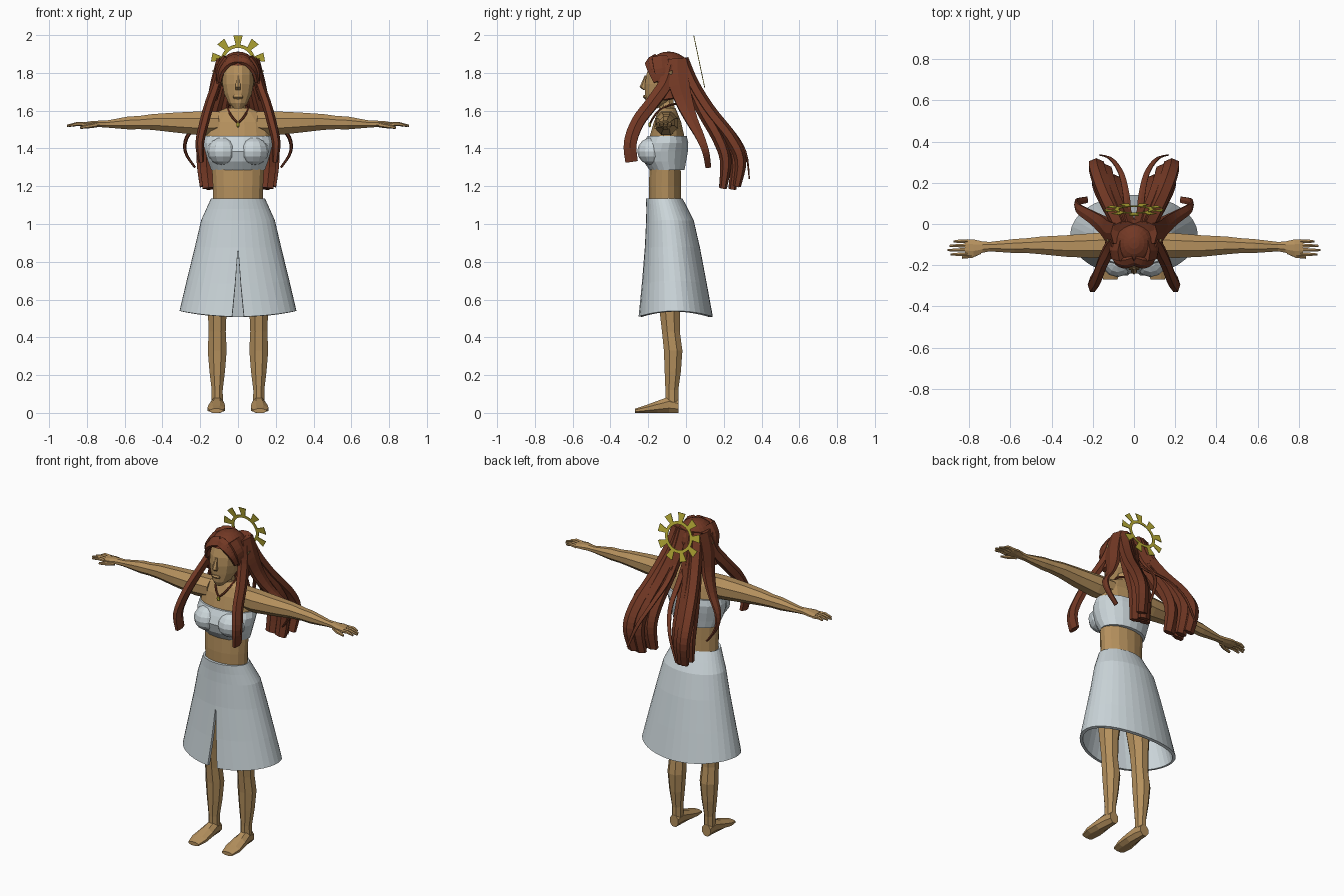
import bpy
import bmesh
import math
from mathutils import Vector, Matrix

if "Cube" in bpy.data.objects:
    bpy.data.objects.remove(bpy.data.objects["Cube"], do_unlink=True)

X, Y, Z = Vector((1, 0, 0)), Vector((0, 1, 0)), Vector((0, 0, 1))


def material(name, rgb):
    m = bpy.data.materials.new(name)
    m.use_nodes = True
    m.diffuse_color = (*rgb, 1)
    m.node_tree.nodes["Principled BSDF"].inputs["Base Color"].default_value = (*rgb, 1)
    return m


SKIN = material("tan skin", (0.46, 0.28, 0.11))
HAIR = material("auburn hair", (0.17, 0.04, 0.018))
CLOTH = material("pale cloth", (0.60, 0.67, 0.70))
GOLD = material("gold", (0.52, 0.45, 0.04))


def finish(name, bm, mat, mirror=False):
    """Turn a bmesh into an object, optionally mirrored left to right."""
    bmesh.ops.recalc_face_normals(bm, faces=bm.faces)
    mesh = bpy.data.meshes.new(name)
    bm.to_mesh(mesh)
    bm.free()
    mesh.materials.append(mat)
    ob = bpy.data.objects.new(name, mesh)
    bpy.context.collection.objects.link(ob)
    if mirror:
        ob.modifiers.new("mirror", "MIRROR")
    return ob


def smooth_path(pts, steps):
    """Catmull-Rom samples through position-and-size tuples."""
    out = []
    for i in range(len(pts) - 1):
        a, b, c, d = (pts[max(0, min(len(pts) - 1, i + k))] for k in (-1, 0, 1, 2))
        for s in range(steps):
            t = s / steps
            out.append([q + t / 2 * (r - p + t * (2 * p - 5 * q + 4 * r - u + t * (3 * (q - r) + u - p)))
                        for p, q, r, u in zip(a, b, c, d)])
    return out + [list(pts[-1])]


def loft(name, rings, mat, wide=X, axis=None, sides=8, steps=1, mirror=False):
    """Skin elliptical rings (x, y, z, half width, half depth)."""
    rings = smooth_path(rings, steps)
    bm = bmesh.new()
    loops = []
    grow = 1 / math.cos(math.pi / sides)
    for i, (x, y, z, rw, rd) in enumerate(rings):
        lo, hi = rings[max(i - 1, 0)], rings[min(i + 1, len(rings) - 1)]
        along = axis or (Vector(hi[:3]) - Vector(lo[:3])).normalized()
        w = (wide - along * wide.dot(along)).normalized()
        v = along.cross(w)
        loop = []
        for k in range(sides):
            a = math.tau * (k + 0.5) / sides
            loop.append(bm.verts.new(Vector((x, y, z)) + grow * (w * rw * math.cos(a) + v * rd * math.sin(a))))
        loops.append(loop)
    for p, q in zip(loops, loops[1:]):
        for k in range(sides):
            n = (k + 1) % sides
            bm.faces.new((p[k], p[n], q[n], q[k]))
    bm.faces.new(loops[0])
    bm.faces.new(loops[-1])
    return finish(name, bm, mat, mirror)


def ball(name, centre, size, mat, mirror=False, segs=12, drop=None):
    """Stretched sphere; drop is a rule for faces to cut away."""
    bm = bmesh.new()
    bmesh.ops.create_uvsphere(bm, u_segments=segs, v_segments=segs * 2 // 3, radius=1,
                              matrix=Matrix.Translation(centre) @ Matrix.Diagonal((*size, 1)))
    if drop:
        bmesh.ops.delete(bm, geom=[f for f in bm.faces if drop(f.calc_center_median())], context="FACES")
    return finish(name, bm, mat, mirror)


# Torso, neck and head
loft("torso", [(0, -.11, 1.08, .13, .085), (0, -.112, 1.2, .133, .085), (0, -.11, 1.3, .138, .082),
               (0, -.105, 1.4, .16, .09), (0, -.1, 1.47, .172, .09), (0, -.098, 1.54, .165, .072),
               (0, -.098, 1.59, .12, .052), (0, -.098, 1.615, .06, .042)], SKIN, axis=Z, sides=16)
loft("neck", [(0, -.095, 1.58, .046, .042), (0, -.105, 1.64, .038, .04), (0, -.11, 1.72, .04, .045)], SKIN, axis=Z)
loft("head", [(0, -.178, 1.612, .022, .025), (0, -.155, 1.64, .05, .06), (0, -.13, 1.69, .073, .086),
              (0, -.122, 1.74, .082, .095), (0, -.118, 1.79, .084, .092), (0, -.105, 1.85, .078, .085),
              (0, -.1, 1.89, .05, .05)], SKIN, axis=Z, sides=12)
loft("nose", [(0, -.212, 1.785, .008, .006), (0, -.225, 1.725, .014, .018), (0, -.215, 1.71, .012, .01)],
     SKIN, axis=Z, sides=6)
loft("lips", [(0, -.212, 1.682, .022, .01), (0, -.214, 1.672, .026, .013), (0, -.204, 1.66, .02, .01)],
     SKIN, axis=Z, sides=6)
loft("ear", [(.078, -.11, 1.745, .008, .022), (.1, -.098, 1.765, .007, .022), (.135, -.075, 1.812, .002, .003)],
     SKIN, sides=6, mirror=True)

# Arms, hands and fingers
loft("arm", [(.1, -.1, 1.535, .06, .06), (.2, -.105, 1.533, .06, .063), (.33, -.107, 1.537, .052, .053),
             (.45, -.104, 1.54, .043, .042), (.52, -.105, 1.537, .036, .035), (.58, -.107, 1.535, .034, .034),
             (.7, -.11, 1.529, .023, .018), (.735, -.112, 1.53, .027, .017), (.78, -.115, 1.53, .04, .014),
             (.82, -.113, 1.527, .038, .011)], SKIN, wide=Y, axis=X, mirror=True)
for i, tip in enumerate((.875, .895, .905, .89)):
    y = -.083 - .021 * i
    loft("finger", [(.81, y, 1.527, .009, .01), (.85, y - .001, 1.53, .008, .009), (tip, y - .002, 1.52, .005, .005)],
         SKIN, wide=Y, sides=6, mirror=True)
loft("thumb", [(.75, -.135, 1.525, .012, .012), (.79, -.155, 1.518, .01, .01), (.835, -.163, 1.51, .006, .006)],
     SKIN, wide=Y, sides=6, mirror=True)

# Legs and feet
loft("leg", [(.11, -.075, .04, .03, .034), (.11, -.075, .12, .029, .034), (.11, -.07, .22, .041, .043),
             (.11, -.068, .33, .05, .049), (.11, -.08, .43, .045, .047), (.11, -.087, .55, .05, .054),
             (.1, -.095, .8, .075, .078), (.075, -.11, 1.06, .068, .075)], SKIN, axis=Z, mirror=True)
loft("foot", [(.11, -.04, .035, .028, .035), (.11, -.09, .043, .033, .043), (.112, -.15, .032, .042, .032),
              (.115, -.215, .02, .047, .02), (.115, -.27, .011, .035, .011)], SKIN, axis=Y, mirror=True)

# Strapless top
loft("chest_band", [(0, -.1, 1.285, .142, .092), (0, -.112, 1.33, .158, .112), (0, -.115, 1.385, .174, .125),
                    (0, -.105, 1.43, .184, .117), (0, -.1, 1.465, .176, .104)], CLOTH, axis=Z, sides=20)
ball("bust", (.08, -.175, 1.385), (.082, .083, .075), CLOTH, mirror=True)


# Flared skirt with a front slit
def skirt():
    levels = [(1.135, -.115, .143, .097), (1.08, -.1, .168, .11), (1.02, -.085, .195, .126), (.88, -.072, .228, .146),
              (.7, -.062, .272, .172), (.54, -.055, .31, .197)]
    bm = bmesh.new()
    count = 36
    rows = []
    for z, cy, rx, ry in levels:
        gap = max(0, .88 - z) * .3
        drop = (levels[0][0] - z) ** 2 * .085
        row = []
        for k in range(count + 1):
            a = gap + (math.tau - 2 * gap) * k / count
            row.append(bm.verts.new((rx * math.sin(a), cy - ry * math.cos(a), z - drop * math.cos(a) ** 2)))
        rows.append(row)
    for p, q in zip(rows, rows[1:]):
        for k in range(count):
            bm.faces.new((p[k], q[k], q[k + 1], p[k + 1]))
    bmesh.ops.remove_doubles(bm, verts=bm.verts, dist=.0005)
    ob = finish("skirt", bm, CLOTH)
    solid = ob.modifiers.new("thickness", "SOLIDIFY")
    solid.thickness = .018
    solid.offset = -1


skirt()

# Hair cap, open at the face
ball("hair_cap", (0, -.092, 1.8), (.108, .119, .113), HAIR, segs=20,
     drop=lambda c: c.z < 1.71 or (c.y < -.11 and c.z < 1.835))


def lock(name, pts, wide=X):
    loft(name, pts, HAIR, wide=wide, sides=6, steps=4, mirror=True)


# Fringe and face-framing locks
lock("fringe", [(0, -.175, 1.875, .028, .014), (.045, -.19, 1.862, .028, .014), (.083, -.175, 1.815, .026, .014),
                (.098, -.15, 1.755, .022, .01)], wide=Y + Z)
lock("temple_hair", [(.06, -.13, 1.88, .05, .02), (.098, -.125, 1.82, .045, .018), (.105, -.105, 1.74, .04, .016),
                     (.125, -.09, 1.66, .03, .014)], wide=Y)
lock("front_lock", [(.095, -.08, 1.84, .035, .02), (.115, -.11, 1.74, .036, .022), (.15, -.18, 1.64, .034, .022),
                    (.178, -.255, 1.54, .034, .022), (.202, -.295, 1.43, .034, .02), (.195, -.288, 1.33, .033, .014)],
     wide=Y)

# Side and back locks
lock("side_lock", [(.085, -.045, 1.87, .05, .025), (.115, -.04, 1.76, .055, .024), (.145, -.01, 1.65, .045, .02),
                   (.2, .03, 1.55, .032, .012), (.27, .075, 1.46, .023, .009), (.278, .105, 1.38, .018, .007),
                   (.228, .118, 1.3, .015, .005)], wide=Y)
for name, spread, reach, end in (("inner", .09, .2, 1.2), ("middle", .135, .25, 1.185), ("outer", .17, .275, 1.2),
                                 ("under", .155, .2, 1.19)):
    lock(name + "_back_lock", [(spread * .35, -.02, 1.87, .04, .03), (spread * .5, reach * .13, 1.74, .04, .03),
                               (spread * .75, reach * .45, 1.6, .038, .03), (spread, reach * .85, 1.46, .038, .03),
                               (spread * 1.08, reach * 1.05, 1.34, .036, .027), (spread, reach * .98, end, .032, .018)])
lock("thin_curl", [(.03, .01, 1.76, .016, .01), (.035, .12, 1.61, .016, .008), (.06, .24, 1.5, .013, .006),
                   (.11, .315, 1.38, .01, .005), (.165, .335, 1.24, .006, .003)])

# Necklace
loft("necklace_cord", [(0, -.188, 1.535, .005, .005), (.03, -.172, 1.565, .005, .005), (.05, -.14, 1.602, .005, .005),
                       (.05, -.085, 1.63, .005, .005), (0, -.05, 1.635, .005, .005)],
     HAIR, wide=Z, sides=6, steps=3, mirror=True)
ball("pendant", (0, -.192, 1.525), (.011, .007, .014), GOLD, segs=6)


# Tilted halo ring with nine flared rays
def halo():
    bm = bmesh.new()
    tilt = Matrix.Translation((0, .07, 1.86)) @ Matrix.Rotation(math.atan(.21), 4, "X")

    def plate(corners):
        front, back = ([bm.verts.new(tilt @ Vector((r * math.sin(a), d, r * math.cos(a)))) for r, a in corners]
                       for d in (-.002, .002))
        bm.faces.new(front)
        bm.faces.new(back)
        for k in range(len(corners)):
            n = (k + 1) % len(corners)
            bm.faces.new((front[k], front[n], back[n], back[k]))

    step = math.tau / 36
    for k in range(36):
        plate([(.074, k * step), (.092, k * step), (.092, (k + 1) * step), (.074, (k + 1) * step)])
    for k in range(9):
        a = math.tau * k / 9
        plate([(.09, a - .13), (.143, a - .17), (.143, a + .17), (.09, a + .13)])
    finish("halo", bm, GOLD)


halo()
